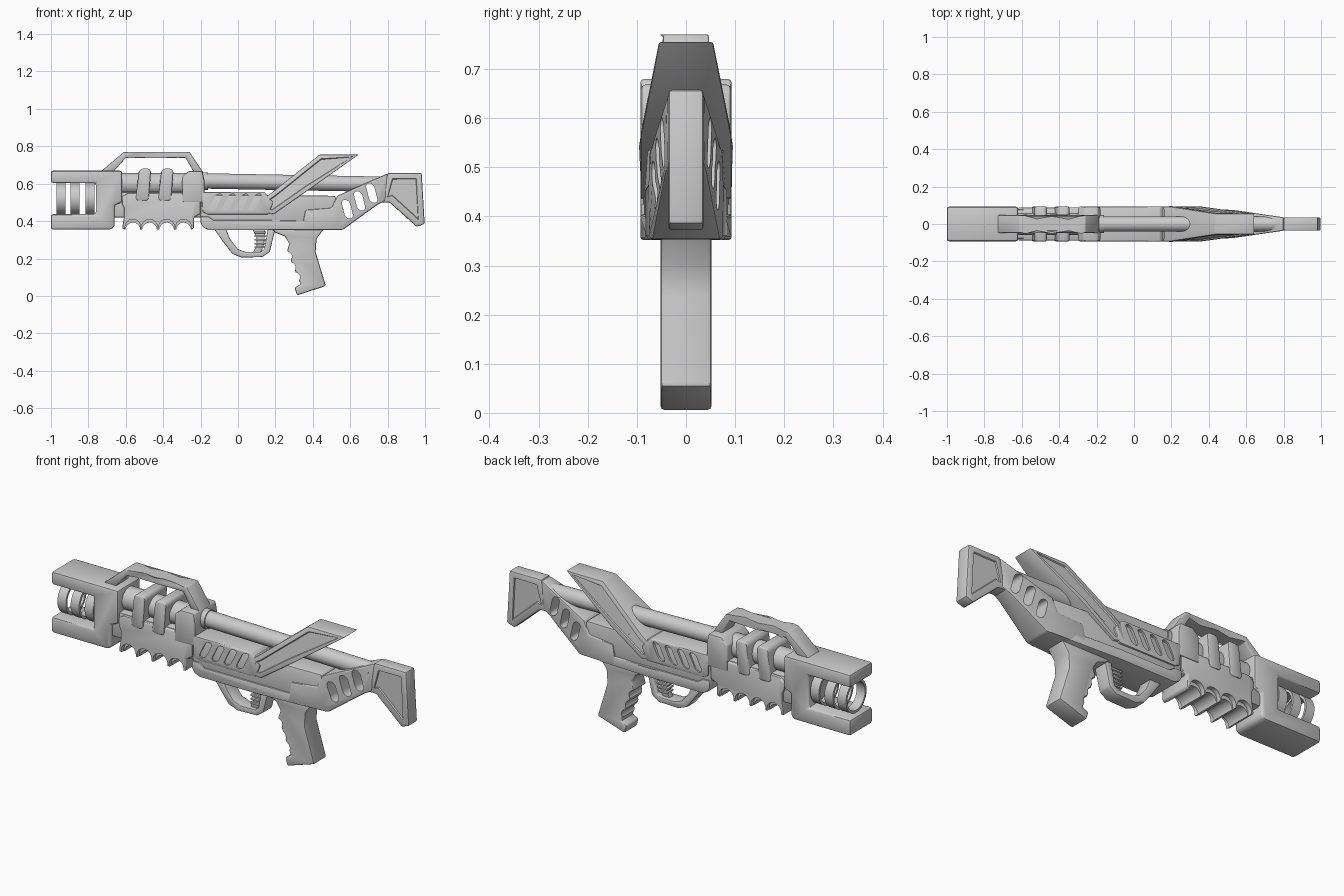
import bpy, bmesh, math
from mathutils import Vector

if "Cube" in bpy.data.objects:
    bpy.data.objects.remove(bpy.data.objects["Cube"])


def finish(ob, bevel=0.0, seg=2, angle=40):
    bpy.ops.object.select_all(action='DESELECT')
    ob.select_set(True)
    bpy.context.view_layer.objects.active = ob
    if bevel:
        m = ob.modifiers.new("bevel", 'BEVEL')
        m.width, m.segments, m.limit_method = bevel, seg, 'ANGLE'
        m.angle_limit = math.radians(35)
        bpy.ops.object.modifier_apply(modifier=m.name)
    bpy.ops.object.shade_smooth_by_angle(angle=math.radians(angle))
    return ob


def from_bmesh(name, bm):
    bmesh.ops.recalc_face_normals(bm, faces=bm.faces)
    me = bpy.data.meshes.new(name)
    bm.to_mesh(me)
    bm.free()
    ob = bpy.data.objects.new(name, me)
    bpy.context.collection.objects.link(ob)
    return ob


def prism(name, pts, w, bevel=0.0, cy=0.0, seg=2):
    """Side profile in x/z extruded to half width w (number or function of x, z)."""
    f = w if callable(w) else (lambda x, z: w)
    bm = bmesh.new()
    a = [bm.verts.new((x, cy - f(x, z), z)) for x, z in pts]
    b = [bm.verts.new((x, cy + f(x, z), z)) for x, z in pts]
    bm.faces.new(a)
    bm.faces.new(b[::-1])
    for i in range(len(pts)):
        j = (i + 1) % len(pts)
        bm.faces.new((a[i], b[i], b[j], a[j]))
    return finish(from_bmesh(name, bm), bevel, seg)


def box(name, x0, x1, z0, z1, w, bevel=0.01):
    return prism(name, [(x0, z0), (x1, z0), (x1, z1), (x0, z1)], w, bevel)


def cylinder(name, p, q, r, hole=0.0, n=32):
    """Rod or hollow ring between two points."""
    bm = bmesh.new()
    p, q = Vector(p), Vector(q)
    rot = (q - p).to_track_quat('Z', 'Y')
    radii = [(r, p), (r, q)] + ([(hole, q), (hole, p)] if hole else [])
    rings = [[bm.verts.new(c + rot @ Vector((k * math.cos(t * math.tau / n), k * math.sin(t * math.tau / n), 0)))
              for t in range(n)] for k, c in radii]
    for i in range(len(rings) if hole else 1):
        u, v = rings[i], rings[(i + 1) % len(rings)]
        for t in range(n):
            bm.faces.new((u[t], u[(t + 1) % n], v[(t + 1) % n], v[t]))
    if not hole:
        bm.faces.new(rings[0])
        bm.faces.new(rings[1])
    return finish(from_bmesh(name, bm))


def slot(cx, cz, h, r, k=0.0, n=8):
    """Slanted rounded slot outline."""
    pts = []
    for i in range(2 * n + 2):
        t = math.pi * (i if i <= n else i - 1) / n
        z = r * math.sin(t) + (h - r if i <= n else r - h)
        pts.append((cx + r * math.cos(t) + k * z, cz + z))
    return pts if h > r else pts[:n] + pts[n + 1:-1]


def cut(ob, outlines, w, cy=0.0):
    for o in outlines:
        c = prism("cutter", o, w, 0, cy)
        c.hide_render = True
        m = ob.modifiers.new("cut", 'BOOLEAN')
        m.operation, m.solver, m.object = 'DIFFERENCE', 'EXACT', c
        finish(ob)
        bpy.ops.object.modifier_apply(modifier=m.name)
        bpy.data.objects.remove(c)
    return finish(ob)


def panel(ob, margin, depth=0.006):
    """Sunken panel on both side faces."""
    bm = bmesh.new()
    bm.from_mesh(ob.data)
    for s in (-1, 1):
        face = max((f for f in bm.faces if f.normal.y * s > 0.7), key=lambda f: f.calc_area())
        bmesh.ops.inset_region(bm, faces=[face], thickness=margin)
        bmesh.ops.inset_region(bm, faces=[face], thickness=0.004, depth=-depth)
    bm.to_mesh(ob.data)
    bm.free()
    return finish(ob, angle=30)


def lerp(table):
    def f(t):
        if t <= table[0][0]:
            return table[0][1]
        for (a, u), (b, v) in zip(table, table[1:]):
            if t <= b:
                return u + (v - u) * (t - a) / (b - a)
        return table[-1][1]
    return f


W = 0.093
taper = lerp([(0.16, W), (0.53, 0.075), (0.80, 0.036)])

# Muzzle fork with three open rings
prism("muzzle_fork", [(-1, .67), (-.62, .67), (-.62, .5), (-.66, .485), (-.66, .37), (-.68, .355), (-1, .355),
                      (-1, .437), (-.76, .437), (-.76, .603), (-1, .603)], W, 0.012)
for i, x in enumerate((-.97, -.895, -.815)):
    cylinder(f"muzzle_ring_{i}", (x, 0, .52), (x + .048, 0, .52), .084, .072)

# Fore section: core, tube, slanted clamps and rear collar
box("fore_core", -.67, -.18, .42, .555, .078)
cylinder("fore_tube", (-.64, 0, .6), (-.2, 0, .6), .058)
for i, x in enumerate((-.505, -.385)):
    prism(f"clamp_{i}", [(x - .042, .52), (x - .03, .508), (x + .018, .508), (x + .028, .52), (x + .04, .665),
                         (x + .03, .68), (x - .012, .68), (x - .026, .665)], W, 0.01)
prism("rear_collar", [(-.3, .5), (-.3, .635), (-.265, .668), (-.19, .668), (-.18, .62), (-.18, .5)], W, 0.01)
cylinder("barrel_collar", (-.19, 0, .613), (-.16, 0, .613), .047)

# Fore grip with finger scallops
grip = prism("fore_grip", [(-.62, .36), (-.6, .355), (-.25, .355), (-.235, .36), (-.235, .42), (-.2, .44), (-.2, .53),
                           (-.22, .55), (-.59, .55), (-.62, .53), (-.62, .49), (-.61, .47), (-.61, .42)], .088, 0.008)
scallops = [-.562, -.473, -.382, -.291]
cut(grip, [slot(x, .352, .04, .04) for x in scallops], .12)
for s in (-1, 1):
    cut(grip, [slot(x, .362, .048, .042) for x in scallops], .03, s * .095)

# Carry handle, waisted twice along its length
hw = lerp([(-.58, .047), (-.52, .03), (-.44, .046), (-.35, .03), (-.28, .047)])
xs = [-.58, -.52, -.44, -.35, -.28]
prism("carry_handle", [(-.74, .66), (-.61, .77)] + [(x, .77) for x in xs] + [(-.26, .77), (-.185, .66), (-.235, .66)]
      + [(x, .738) for x in xs[::-1]] + [(-.6, .738), (-.67, .66)], lambda x, z: hw(x), 0.005)

# Barrel running back into the stock
holes = [slot(.585, .463, .05, .022, -.25), slot(.65, .508, .052, .022, -.25), slot(.715, .55, .052, .022, -.25)]
barrel = cylinder("barrel", (-.2, 0, .615), (.77, 0, .597), .041)
cut(barrel, holes, .2)

# Receiver body, slotted cover plate and lower rail
prism("receiver", [(-.2, .54), (.16, .54), (.52, .535), (.54, .45), (.5, .36), (.16, .36), (-.16, .36), (-.2, .4)],
      lambda x, z: taper(x) - .007, 0.008)
plate = prism("slotted_cover", [(-.195, .556), (.14, .556), (.19, .5), (.16, .435), (-.16, .435), (-.19, .45)], W, 0.006)
vents = [slot(x, .5, .045, .019, .5) for x in (-.12, -.05, .02, .09)]
for s in (-1, 1):
    cut(plate, vents, .014, s * W)
prism("lower_rail", [(-.2, .425), (-.2, .39), (-.185, .365), (-.155, .352), (.16, .352), (.44, .352), (.4, .4),
                     (.16, .405), (-.13, .405), (-.16, .425)], lambda x, z: taper(x), 0.006)

# Rising rear fin
fw = lerp([(.56, W), (.755, .055)])
fin = prism("rear_fin", [(.13, .45), (.15, .53), (.19, .56), (.435, .755), (.645, .755), (.368, .56), (.19, .437)],
            lambda x, z: fw(z), 0.005)
panel(fin, 0.018)

# Stock arm with three through holes, and shoulder pad
arm = prism("stock_arm", [(.36, .46), (.34, .353), (.53, .353), (.56, .353), (.745, .487), (.79, .51), (.8, .655),
                          (.53, .535), (.5, .47)], lambda x, z: taper(x), 0.008)
cut(arm, holes, .2)
pad = prism("shoulder_pad", [(.765, .5), (.8, .658), (.982, .658), (.998, .385), (.955, .37), (.81, .5)], .036, 0.008)
panel(pad, 0.03)

# Pistol grip with finger grooves
pistol = prism("pistol_grip", [(.18, .36), (.2, .338), (.25, .318), (.275, .28), (.262, .24), (.335, .062), (.302, .045),
                               (.315, .003), (.47, .053), (.415, .235), (.42, .305), (.46, .36)], .052, 0.009)
cut(pistol, [slot(x, z, .027, .027) for x, z in ((.262, .21), (.282, .152), (.305, .1))], .1)

# Trigger guard and ribbed trigger
prism("trigger_guard", [(-.13, .36), (-.08, .29), (-.03, .225), (.02, .205), (.13, .208), (.17, .235), (.2, .36),
                        (.16, .36), (.14, .25), (.12, .236), (.04, .236), (.0, .25), (-.04, .3), (-.065, .36)],
      .037, 0.006)
prism("trigger", [(.075, .36), (.1, .31), (.1, .27), (.08, .232), (.125, .232), (.14, .28), (.145, .36)], .016, 0.004)
for i in range(5):
    z = .255 + i * .02
    box(f"trigger_rib_{i}", .088, .15, z, z + .009, .026, 0.002)
